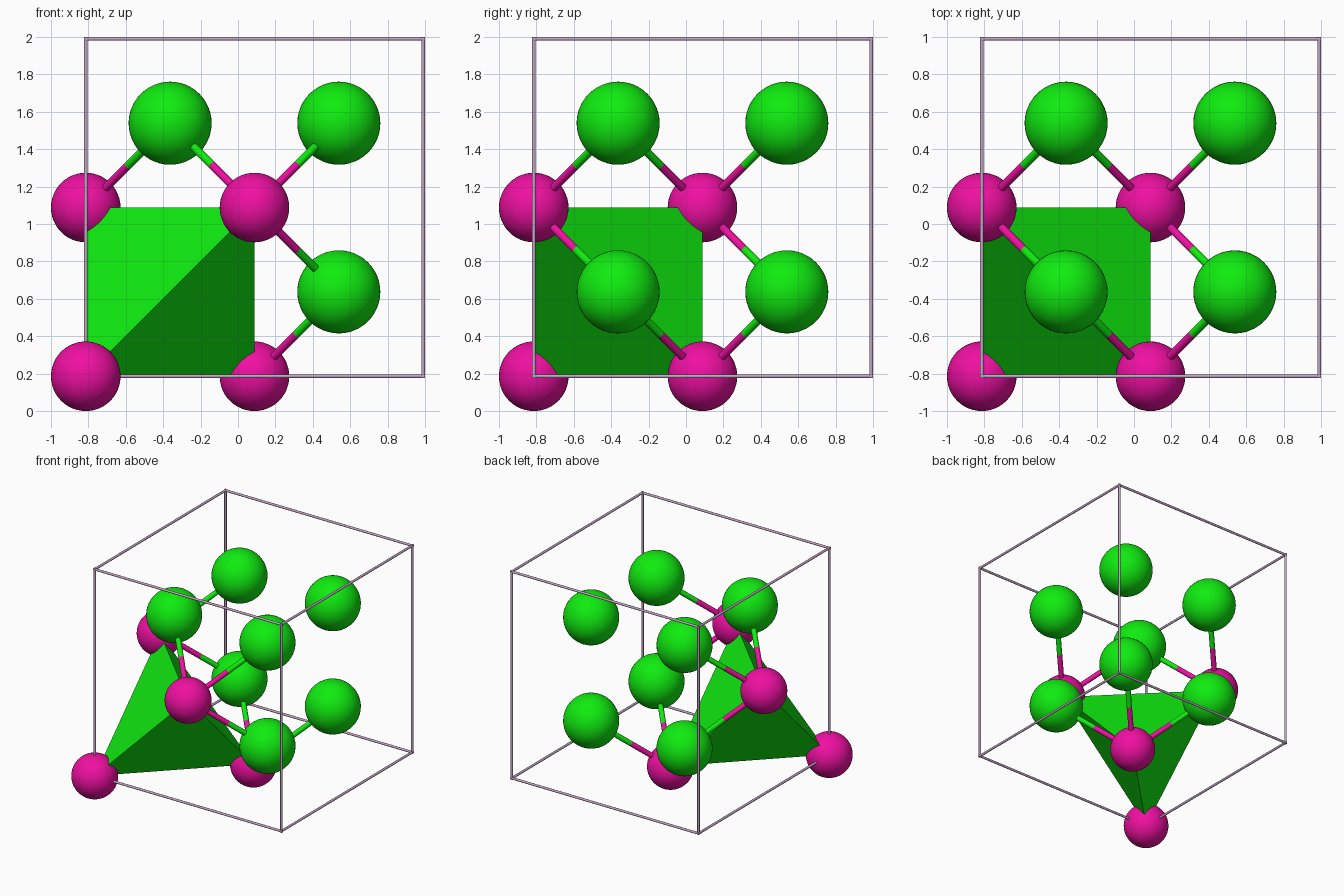
import bpy, bmesh
from itertools import product
from mathutils import Vector

if "Cube" in bpy.data.objects:
    bpy.data.objects.remove(bpy.data.objects["Cube"])

A = 1.804                      # cell edge
R_PINK, R_GREEN = 0.186, 0.222
R_BOND, R_FRAME = 0.022, 0.010
ORIGIN = Vector((R_PINK - 1, R_PINK - 1, R_PINK))


def material(name, rgb):
    m = bpy.data.materials.new(name)
    m.diffuse_color = (*rgb, 1)
    m.use_nodes = True
    m.node_tree.nodes["Principled BSDF"].inputs["Base Color"].default_value = m.diffuse_color
    return m


PINK = material("pink", (0.87, 0.005, 0.36))
GREEN = material("green", (0.005, 0.84, 0.005))
LILAC = material("lilac", (0.55, 0.38, 0.55))


def at(f):
    """Fractional cell position to world position."""
    return ORIGIN + A * Vector(f)


def ball(name, f, radius, mat):
    bpy.ops.mesh.primitive_uv_sphere_add(segments=48, ring_count=24, radius=radius, location=at(f))
    ob = bpy.context.object
    ob.name = name
    ob.data.materials.append(mat)
    bpy.ops.object.shade_smooth()


def rod(name, p, q, radius, mat):
    d = q - p
    bpy.ops.mesh.primitive_cylinder_add(vertices=20, radius=radius, depth=d.length, location=(p + q) / 2,
                                        rotation=d.to_track_quat('Z', 'Y').to_euler())
    ob = bpy.context.object
    ob.name = name
    ob.data.materials.append(mat)
    bpy.ops.object.shade_smooth_by_angle()


# Atoms: four on the face-centred sites, eight on the quarter sites
pink_sites = [(0, 0, 0), (.5, .5, 0), (.5, 0, .5), (0, .5, .5)]
green_sites = list(product((.25, .75), repeat=3))
for s in pink_sites:
    ball("pink_atom", s, R_PINK, PINK)
for s in green_sites:
    ball("green_atom", s, R_GREEN, GREEN)

# Two-coloured bonds between nearest neighbours
for s, t in product(pink_sites, green_sites):
    p, q = at(s), at(t)
    if (q - p).length < 0.45 * A:
        mid = (p + q) / 2
        rod("bond_pink_half", p, mid, R_BOND, PINK)
        rod("bond_green_half", mid, q, R_BOND, GREEN)

# Coordination tetrahedron spanning the four pink atoms
bm = bmesh.new()
bmesh.ops.convex_hull(bm, input=[bm.verts.new(at(s)) for s in pink_sites])
bmesh.ops.recalc_face_normals(bm, faces=bm.faces)
mesh = bpy.data.meshes.new("tetrahedron")
bm.to_mesh(mesh)
bm.free()
mesh.materials.append(GREEN)
bpy.context.collection.objects.link(bpy.data.objects.new("tetrahedron", mesh))

# Cell frame: twelve thin edges
for axis in range(3):
    for u, v in product((0, 1), repeat=2):
        ends = []
        for w in (0, 1):
            c = [u, v]
            c.insert(axis, w)
            ends.append(at(c))
        grow = (ends[1] - ends[0]).normalized() * R_FRAME
        rod("cell_edge", ends[0] - grow, ends[1] + grow, R_FRAME, LILAC)
